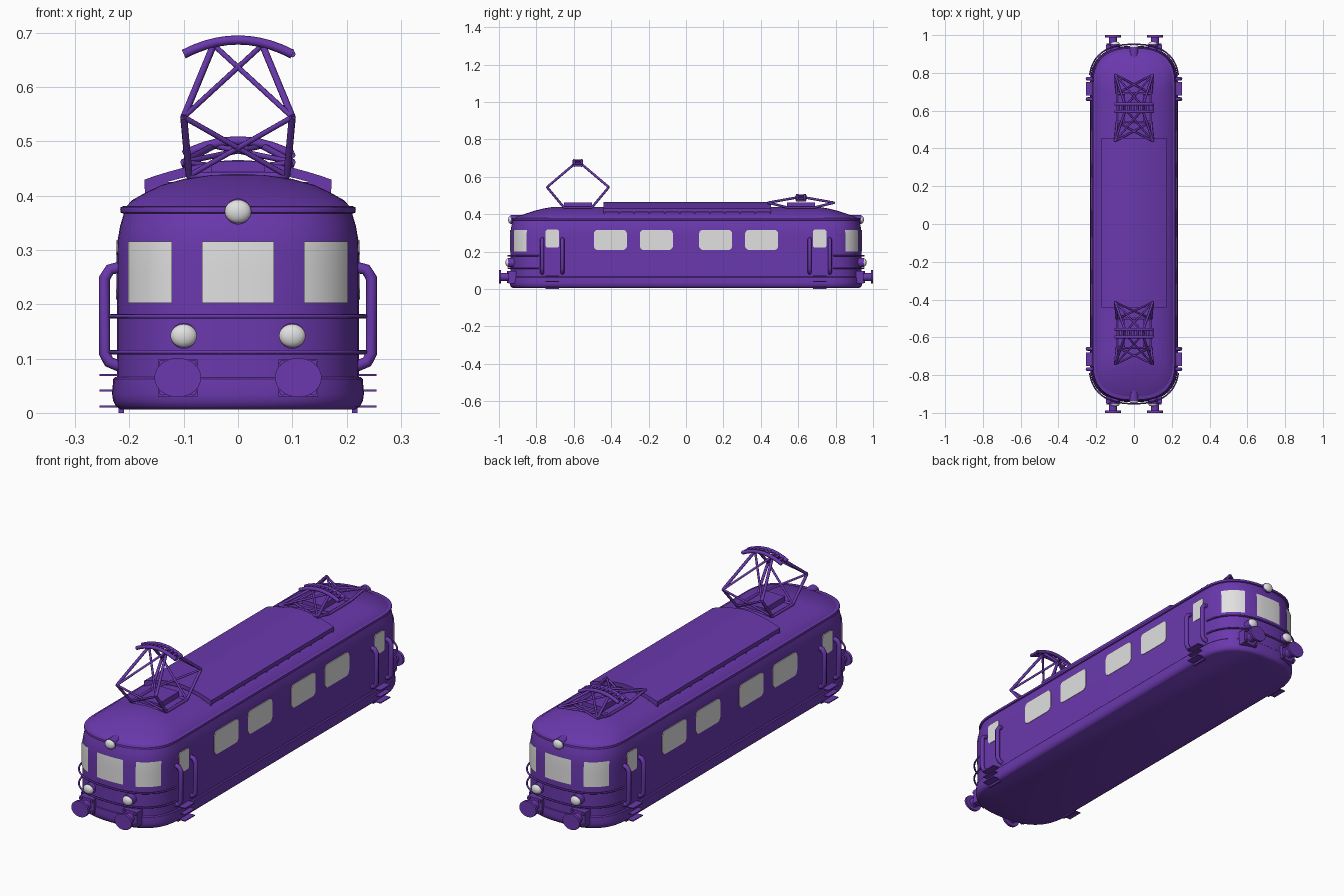
import bpy, bmesh, math
from mathutils import Vector

if "Cube" in bpy.data.objects:
    bpy.data.objects.remove(bpy.data.objects["Cube"])


def material(name, col):
    m = bpy.data.materials.new(name)
    m.diffuse_color = (*col, 1)
    m.use_nodes = True
    m.node_tree.nodes["Principled BSDF"].inputs["Base Color"].default_value = m.diffuse_color
    return m


PURPLE = material("purple_paint", (0.145, 0.04, 0.42))
GLASS = material("pale_glass", (0.75, 0.75, 0.75))


def finish(ob, name, mat, angle=35):
    ob.name = name
    ob.data.materials.clear()
    ob.data.materials.append(mat)
    bpy.ops.object.select_all(action='DESELECT')
    ob.select_set(True)
    bpy.context.view_layer.objects.active = ob
    bpy.ops.object.shade_smooth_by_angle(angle=math.radians(angle))
    return ob


def from_bmesh(bm, name, mat, angle=35):
    me = bpy.data.meshes.new(name)
    bm.to_mesh(me)
    bm.free()
    ob = bpy.data.objects.new(name, me)
    bpy.context.collection.objects.link(ob)
    return finish(ob, name, mat, angle)


def box(name, lo, hi, mat=PURPLE):
    bm = bmesh.new()
    bmesh.ops.create_cube(bm, size=1)
    for v in bm.verts:
        v.co = Vector([(l + h) / 2 + c * (h - l) for l, h, c in zip(lo, hi, v.co)])
    return from_bmesh(bm, name, mat)


def cyl_y(name, x, z, y0, y1, r, mat=PURPLE, n=32):
    bpy.ops.mesh.primitive_cylinder_add(vertices=n, radius=r, depth=abs(y1 - y0),
                                        location=(x, (y0 + y1) / 2, z), rotation=(math.pi / 2, 0, 0))
    return finish(bpy.context.object, name, mat)


def tubes(name, paths, r, mat=PURPLE):
    cu = bpy.data.curves.new(name, 'CURVE')
    cu.dimensions = '3D'
    cu.bevel_depth, cu.bevel_resolution, cu.use_fill_caps = r, 2, True
    for p in paths:
        sp = cu.splines.new('POLY')
        sp.points.add(len(p) - 1)
        for q, c in zip(sp.points, p):
            q.co = (*c, 1)
    ob = bpy.data.objects.new(name, cu)
    bpy.context.collection.objects.link(ob)
    bpy.ops.object.select_all(action='DESELECT')
    ob.select_set(True)
    bpy.context.view_layer.objects.active = ob
    bpy.ops.object.convert(target='MESH')
    return finish(bpy.context.object, name, mat, 50)


# Plan outline: straight sides with bowed superellipse ends
def half_ring(a, L, e, z, n=40):
    out = []
    for i in range(n + 1):
        c, s = math.cos(math.pi * i / n), max(0, math.sin(math.pi * i / n))
        out.append(Vector((math.copysign(abs(c) ** 0.8, c) * a, L - e + e * s ** 0.8, z)))
    return out


def ring(a, L, e, z):
    h = half_ring(a, L, e, z)
    return h + [Vector((-p.x, -p.y, z)) for p in h]


def loft(name, rings):
    bm = bmesh.new()
    vs = [[bm.verts.new(p) for p in r] for r in rings]
    n = len(vs[0])
    for lo, hi in zip(vs, vs[1:]):
        for i in range(n):
            bm.faces.new((lo[i], lo[(i + 1) % n], hi[(i + 1) % n], hi[i]))
    bm.faces.new(vs[0][::-1])
    bm.faces.new(vs[-1])
    return from_bmesh(bm, name, PURPLE)


# Body shell, skirt, gutter and roof
A, L, E = 0.223, 0.938, 0.198
BODY = [(0.05, 0), (0.20, 0), (0.29, 0), (0.32, 0.0015), (0.345, 0.006), (0.365, 0.012), (0.38, 0.016)]
loft("body_shell", [ring(A - d, L - d, E - d, z) for z, d in BODY])
loft("lower_skirt", [ring(0.232 - d, 0.943 - d, 0.203 - d, z) for z, d in
                     [(0.006, 0.016), (0.012, 0.007), (0.022, 0.002), (0.035, 0), (0.062, 0.002), (0.066, 0.006)]])
loft("roof_gutter", [ring(0.217 - d, 0.932 - d, 0.192 - d, z) for z, d in
                     [(0.367, 0.006), (0.369, 0.001), (0.374, 0), (0.379, 0.001), (0.381, 0.006)]])
loft("roof", [ring(a, l, a * 0.87, z) for a, l, z in
              [(0.208, 0.918, 0.378), (0.195, 0.89, 0.392), (0.17, 0.85, 0.406), (0.14, 0.805, 0.42),
               (0.10, 0.76, 0.431), (0.05, 0.72, 0.438), (0.01, 0.69, 0.44)]])


# Curved cab windows that follow the bowed ends
def inset(z):
    for (z0, d0), (z1, d1) in zip(BODY, BODY[1:]):
        if z0 <= z <= z1:
            return d0 + (d1 - d0) * (z - z0) / (z1 - z0)


def cab_window(name, x0, x1, s, off=0.003):
    bm = bmesh.new()
    rows = []
    for z in (0.202, 0.26, 0.29, 0.316):
        a, e = A - inset(z) + off, E - inset(z) + off
        xs = [x0 + (x1 - x0) * i / 12 for i in range(13)]
        rows.append([bm.verts.new((x, s * (L - E + e * (1 - (abs(x) / a) ** 2.5) ** 0.4), z)) for x in xs])
    for lo, hi in zip(rows, rows[1:]):
        for i in range(12):
            q = (lo[i], lo[i + 1], hi[i + 1], hi[i])
            bm.faces.new(q if s < 0 else q[::-1])
    return from_bmesh(bm, name, GLASS)


# Rounded side windows as thin plates
def side_window(name, s, y0, y1, z0, z1, r):
    bm = bmesh.new()
    pts = []
    for k, (cy, cz) in enumerate([(y1 - r, z1 - r), (y0 + r, z1 - r), (y0 + r, z0 + r), (y1 - r, z0 + r)]):
        for i in range(6):
            t = math.pi / 2 * (k + i / 5)
            pts.append((s * 0.220, cy + r * math.cos(t), cz + r * math.sin(t)))
    f = bm.faces.new([bm.verts.new(p) for p in pts])
    ext = bmesh.ops.extrude_face_region(bm, geom=[f])
    for v in ext["geom"]:
        if isinstance(v, bmesh.types.BMVert):
            v.co.x += s * 0.005
    bmesh.ops.recalc_face_normals(bm, faces=bm.faces)
    return from_bmesh(bm, name, GLASS)


for s in (-1, 1):
    for y0 in (-0.493, -0.247, 0.07, 0.316):
        side_window("side_window", s, y0, y0 + 0.177, 0.209, 0.317, 0.022)
    for e in (-1, 1):
        yc = e * 0.715
        side_window("door_window", s, yc - 0.036, yc + 0.036, 0.222, 0.318, 0.012)
        # Door handrails and steps
        tubes("door_handrail", [[(s * x, yc + d, z) for x, z in
              [(0.218, 0.268), (0.236, 0.264), (0.246, 0.248), (0.246, 0.11), (0.238, 0.094), (0.218, 0.086)]]
              for d in (-0.054, 0.054)], 0.0105)
        for z in (0.012, 0.041, 0.07):
            x0, x1 = sorted((s * 0.2, s * 0.255))
            box("door_step", (x0, yc - 0.036, z - 0.002), (x1, yc + 0.036, z + 0.002))
        x0, x1 = sorted((s * 0.21, s * 0.22))
        box("step_support", (x0, yc - 0.036, 0), (x1, yc + 0.036, 0.02))

for s in (-1, 1):
    for x0, x1 in ((-0.203, -0.122), (-0.066, 0.066), (0.122, 0.203)):
        cab_window("cab_window", x0, x1, s)
    # Rails wrapping the cab
    for z in (0.112, 0.178):
        tubes("cab_rail", [[(p.x, s * p.y, z) for p in half_ring(0.237, 0.951, 0.211, z) if p.y > 0.78]], 0.004)
    # Lamps
    for x, z, y0, y1 in ((-0.1, 0.142, 0.9, 0.952), (0.1, 0.142, 0.9, 0.952), (0, 0.371, 0.87, 0.937)):
        cyl_y("lamp_housing", x, z, s * y0, s * y1, 0.024)
        bpy.ops.mesh.primitive_uv_sphere_add(segments=24, ring_count=12, radius=1, location=(x, s * y1, z))
        bpy.context.object.scale = (0.0245, 0.014, 0.0215)
        finish(bpy.context.object, "lamp_lens", GLASS)
    # Buffers
    for x in (-0.111, 0.111):
        y0, y1 = sorted((s * 0.91, s * 0.948))
        box("buffer_plate", (x - 0.036, y0, 0.03), (x + 0.036, y1, 0.098))
        cyl_y("buffer_shank", x, 0.065, s * 0.92, s * 0.99, 0.022)
        d = cyl_y("buffer_disc", x, 0.065, s * 0.988, s, 0.043)
        d.scale = (1, 0.84, 1)
        for dx in (-0.028, 0.028):
            for dz in (-0.026, 0.026):
                cyl_y("buffer_bolt", x + dx, 0.065 + dz, s * 0.94, s * 0.956, 0.007, n=8)

# Arched roof panel with small fins under its edges
bm = bmesh.new()
xs = [-0.172 + 0.344 * i / 16 for i in range(17)]
arch = [(x, 0.466 - 0.036 * (abs(x) / 0.172) ** 1.7) for x in xs]
prof = arch + [(x, z - 0.018) for x, z in arch[::-1]]
f = bm.faces.new([bm.verts.new((x, -0.442, z)) for x, z in prof])
for v in bmesh.ops.extrude_face_region(bm, geom=[f])["geom"]:
    if isinstance(v, bmesh.types.BMVert):
        v.co.y = 0.455
bmesh.ops.recalc_face_normals(bm, faces=bm.faces)
from_bmesh(bm, "roof_panel", PURPLE)
for i in range(12):
    y = -0.438 + i * 0.0808
    box("roof_panel_fin", (-0.171, y - 0.004, 0.393), (0.171, y + 0.004, 0.425))


# Pantographs: one raised, one folded
def pantograph(tag, yc, knee_y, knee_z, top_z, bow_z):
    arms, braces = [], []
    for e in (-1, 1):
        def base(s): return (s * 0.09, yc + e * 0.075, 0.437)
        def knee(s): return (s * 0.1, yc + e * knee_y, knee_z)
        def top(s): return (s * 0.045, yc + e * 0.008, top_z)
        for s in (-1, 1):
            arms += [[base(s), knee(s)], [knee(s), top(s)]]
            braces += [[base(s), knee(-s)], [knee(s), top(-s)]]
        arms.append([base(-1), base(1)])
    for s in (-1, 1):
        arms.append([(s * 0.09, yc - 0.075, 0.437), (s * 0.09, yc + 0.075, 0.437)])
    tubes(tag + "_pantograph_arms", arms, 0.0065)
    tubes(tag + "_pantograph_braces", braces, 0.005)
    # Contact bow: two curved strips joined by slats
    def bow(x): return bow_z - 0.026 * (abs(x) / 0.1) ** 2
    bx = [-0.1 + 0.02 * i for i in range(11)]
    tubes(tag + "_contact_bow", [[(x, yc + d, bow(x)) for x in bx] for d in (-0.02, 0.02)], 0.0085)
    tubes(tag + "_bow_slats", [[(x, yc - 0.024, bow(x)), (x, yc + 0.024, bow(x))] for x in bx[1::1]], 0.006)
    box(tag + "_pantograph_base", (-0.05, yc - 0.075, 0.43), (0.05, yc + 0.075, 0.463))


pantograph("raised", -0.578, 0.165, 0.545, 0.678, 0.687)
pantograph("folded", 0.615, 0.177, 0.462, 0.492, 0.501)
